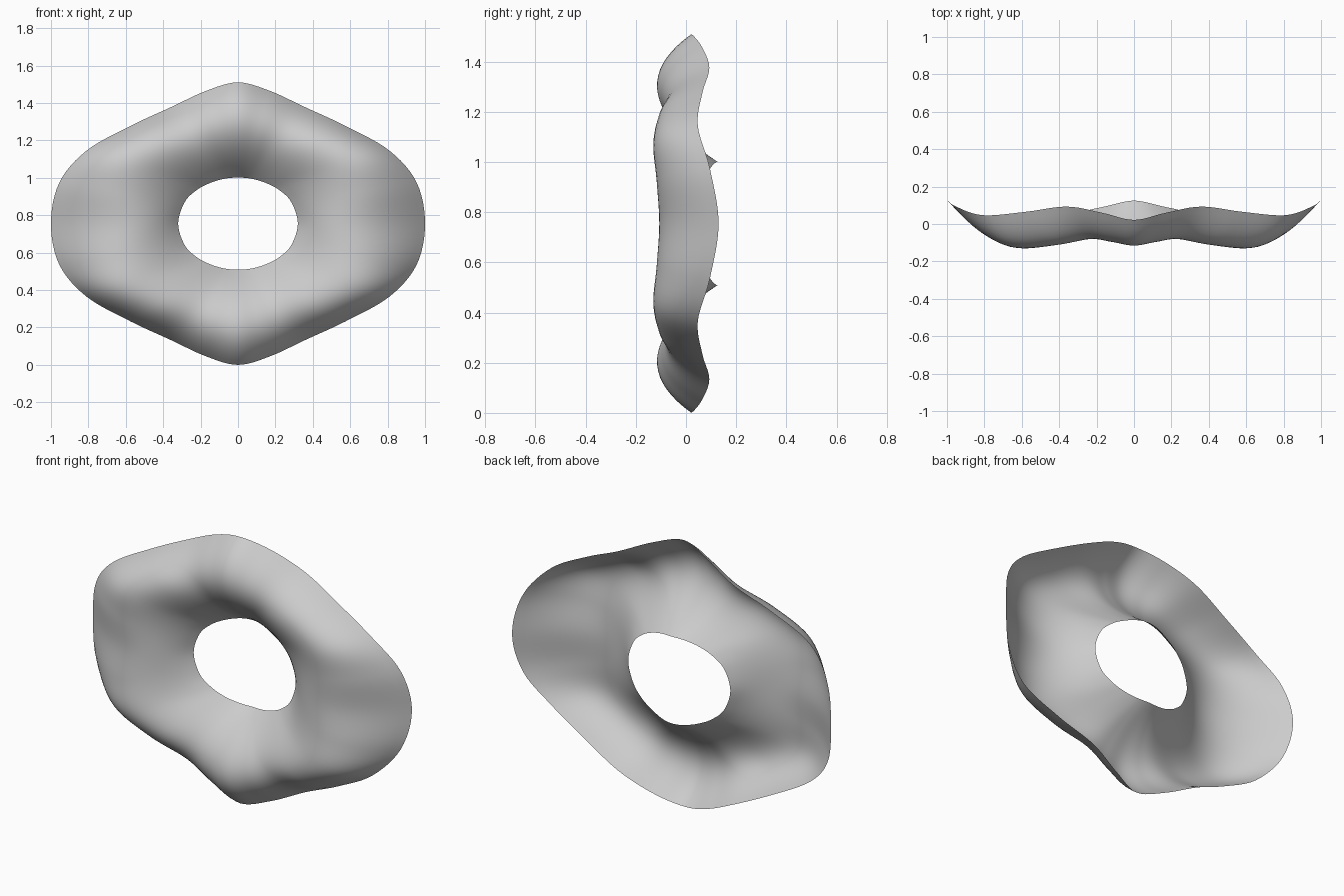
import bpy
import bmesh
from mathutils import Vector

if "Cube" in bpy.data.objects:
    bpy.data.objects.remove(bpy.data.objects["Cube"])

MID = 0.755   # height of the ring centre

# One quarter of the ring: (outer rim, crest, hole rim), each (x, y, height from centre)
QUARTER = [
    ((1.00, .13, 0), (.63, -.105, 0), (.32, .06, 0)),
    ((.955, .095, .22), (.63, -.117, .17), (.285, .065, .115)),
    ((.81, .047, .39), (.57, -.13, .31), (.22, .08, .18)),
    ((.58, .065, .52), (.40, -.11, .41), (.15, .095, .217)),
    ((.36, .093, .622), (.23, -.08, .465), (.09, .11, .236)),
    ((.17, .06, .71), (.11, -.095, .50), (.045, .12, .244)),
    ((0, .022, .755), (0, -.112, .515), (0, .125, .246)),
]


def flip(station, sx, sz):
    return tuple((p[0] * sx, p[1], p[2] * sz) for p in station)


# Mirror the quarter into a closed loop of stations
half = QUARTER + [flip(s, -1, 1) for s in QUARTER[-2::-1]]
loop = half + [flip(s, 1, -1) for s in half[-2:0:-1]]


def smooth_loop(points, steps):
    """Closed Catmull-Rom curve through the points."""
    n, out = len(points), []
    for i in range(n):
        a, b, c, d = (Vector(points[(i + k) % n]) for k in (-1, 0, 1, 2))
        for s in range(steps):
            t = s / steps
            out.append(0.5 * (2 * b + (c - a) * t + (2 * a - 5 * b + 4 * c - d) * t * t
                              + (3 * b - a - 3 * c + d) * t ** 3))
    return out


outer, crest, hole = (smooth_loop([s[k] for s in loop], 6) for k in range(3))

# Wavy open sheet bulging to the front between the two rims
bm = bmesh.new()
ROWS = 20
rings = []
for r in range(ROWS + 1):
    t = r / ROWS
    w = ((1 - t) * (1 - 2 * t), 4 * t * (1 - t), t * (2 * t - 1))
    rings.append([bm.verts.new(o * w[0] + c * w[1] + h * w[2] + Vector((0, 0, MID)))
                  for o, c, h in zip(outer, crest, hole)])
n = len(outer)
for a, b in zip(rings, rings[1:]):
    for i in range(n):
        j = (i + 1) % n
        bm.faces.new((a[i], b[i], b[j], a[j]))
bm.normal_update()
if sum(f.normal.y for f in bm.faces) > 0:
    bmesh.ops.reverse_faces(bm, faces=bm.faces[:])
for f in bm.faces:
    f.smooth = True

mesh = bpy.data.meshes.new("wavy_ring")
bm.to_mesh(mesh)
bm.free()
bpy.context.collection.objects.link(bpy.data.objects.new("wavy_ring", mesh))
